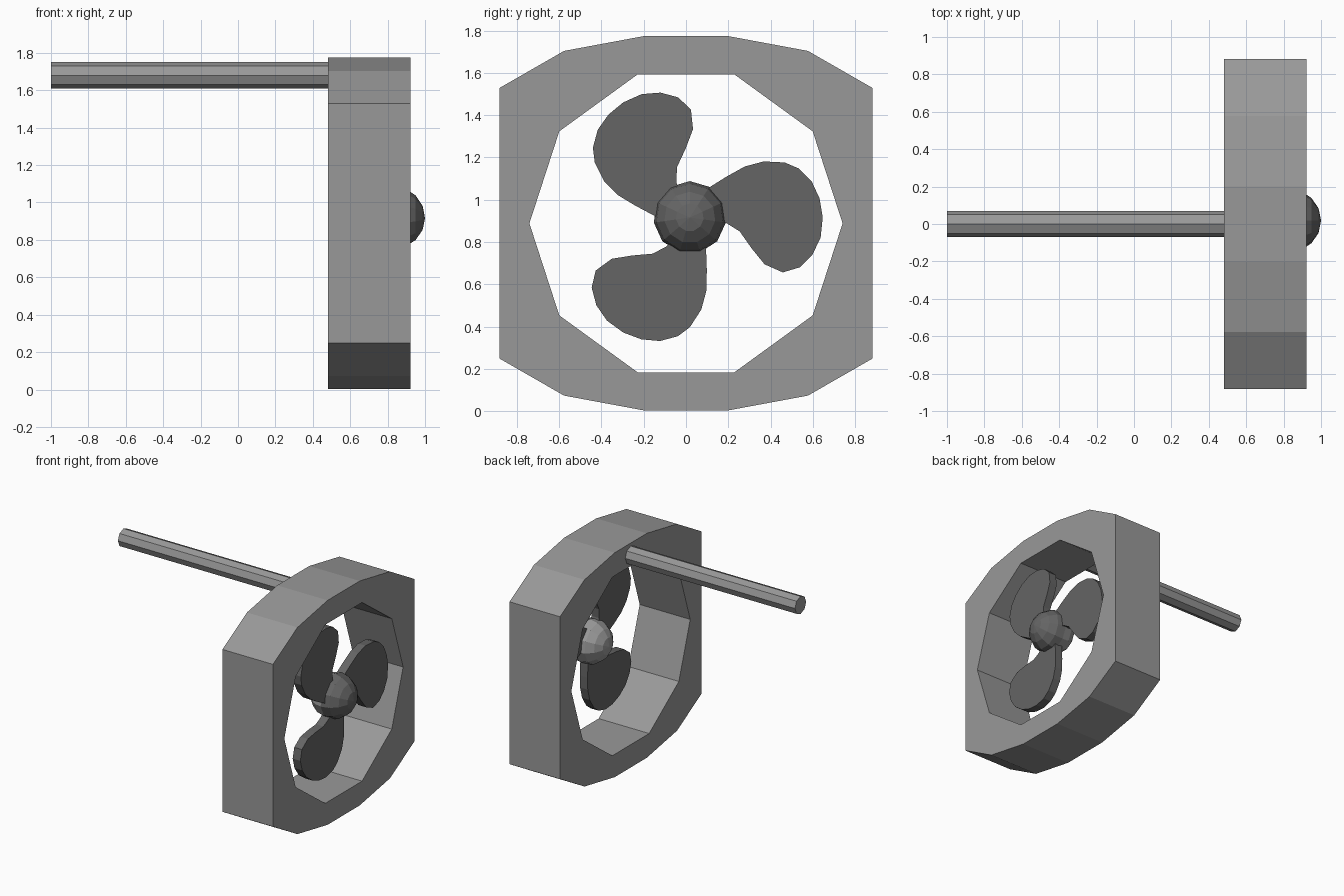
import bpy, bmesh, math

if "Cube" in bpy.data.objects:
    bpy.data.objects.remove(bpy.data.objects["Cube"])


def material(name, v):
    m = bpy.data.materials.new(name)
    m.diffuse_color = (v, v, v, 1)
    m.use_nodes = True
    m.node_tree.nodes["Principled BSDF"].inputs["Base Color"].default_value = m.diffuse_color
    return m


LIGHT = material("light_grey", 0.318)
DARK = material("dark_grey", 0.13)


def finish(name, bm, *mats):
    bmesh.ops.remove_doubles(bm, verts=bm.verts, dist=1e-5)
    bmesh.ops.recalc_face_normals(bm, faces=bm.faces)
    me = bpy.data.meshes.new(name)
    bm.to_mesh(me)
    bm.free()
    for m in mats:
        me.materials.append(m)
    ob = bpy.data.objects.new(name, me)
    bpy.context.collection.objects.link(ob)
    return ob


def ngon(n, r, cy, cz, start=0.0):
    return [(cy + r * math.cos(start + math.tau * i / n),
             cz + r * math.sin(start + math.tau * i / n)) for i in range(n)]


def loft(bm, rings, caps=True):
    """Join (x, [(y, z)...]) rings along x."""
    loops = [[bm.verts.new((x, y, z)) for y, z in pts] for x, pts in rings]
    for a, b in zip(loops, loops[1:]):
        for i in range(len(a)):
            j = (i + 1) % len(a)
            bm.faces.new((a[i], a[j], b[j], b[i]))
    if caps:
        bm.faces.new(loops[0])
        bm.faces.new(loops[-1])
    return loops


# square-ish housing with a ten-sided opening
X0, X1 = 0.482, 0.923
half = [(0.2, 0.003), (0.577, 0.073), (0.882, 0.248),
        (0.882, 1.529), (0.577, 1.704), (0.2, 1.774)]
outer = half + [(-y, z) for y, z in reversed(half)]
inner = ngon(10, 0.741, 0, 0.888)
bm = bmesh.new()
o = loft(bm, [(X0, outer), (X1, outer)], False)
n = loft(bm, [(X0, inner), (X1, inner)], False)
for k in range(2):
    edges = []
    for loop in (o[k], n[k]):
        edges += [bm.edges.get((loop[i], loop[i - 1])) for i in range(len(loop))]
    bmesh.ops.triangle_fill(bm, edges=edges, use_beauty=True)
bmesh.ops.dissolve_limit(bm, angle_limit=0.01, verts=bm.verts, edges=bm.edges)
finish("housing", bm, LIGHT)

# long octagonal mounting rod
bm = bmesh.new()
rod = ngon(8, 0.07, 0.0, 1.68)
loft(bm, [(-1.0, rod), (0.55, rod)])
finish("rod", bm, LIGHT)

# ball hub, poles along x, dark nose and light rear
HX, HY, HZ, R = 0.828, 0.018, 0.916, 0.172
bm = bmesh.new()
loft(bm, [(HX - R * math.cos(math.pi * i / 8),
           ngon(11, R * math.sin(math.pi * i / 8), HY, HZ, math.pi / 2))
          for i in range(9)], False)
hub = finish("hub", bm, DARK, LIGHT)
for p in hub.data.polygons:
    p.material_index = 1 if p.center.x < HX else 0

# three flat propeller blades
blade = [(0.03, 0.1), (0.10, 0.147), (0.175, 0.194), (0.26, 0.241), (0.35, 0.265),
         (0.449, 0.26), (0.515, 0.232), (0.577, 0.17), (0.614, 0.09), (0.629, 0),
         (0.619, -0.095), (0.581, -0.175), (0.52, -0.236), (0.44, -0.26),
         (0.354, -0.222), (0.293, -0.147), (0.236, -0.066), (0.175, -0.028), (0.05, 0)]
for k in range(3):
    c, s = math.cos(math.tau * k / 3), math.sin(math.tau * k / 3)
    pts = [(HY + y * c - z * s, HZ + y * s + z * c) for y, z in blade]
    bm = bmesh.new()
    loft(bm, [(0.79, pts), (0.857, pts)])
    finish("blade_%d" % (k + 1), bm, DARK)
